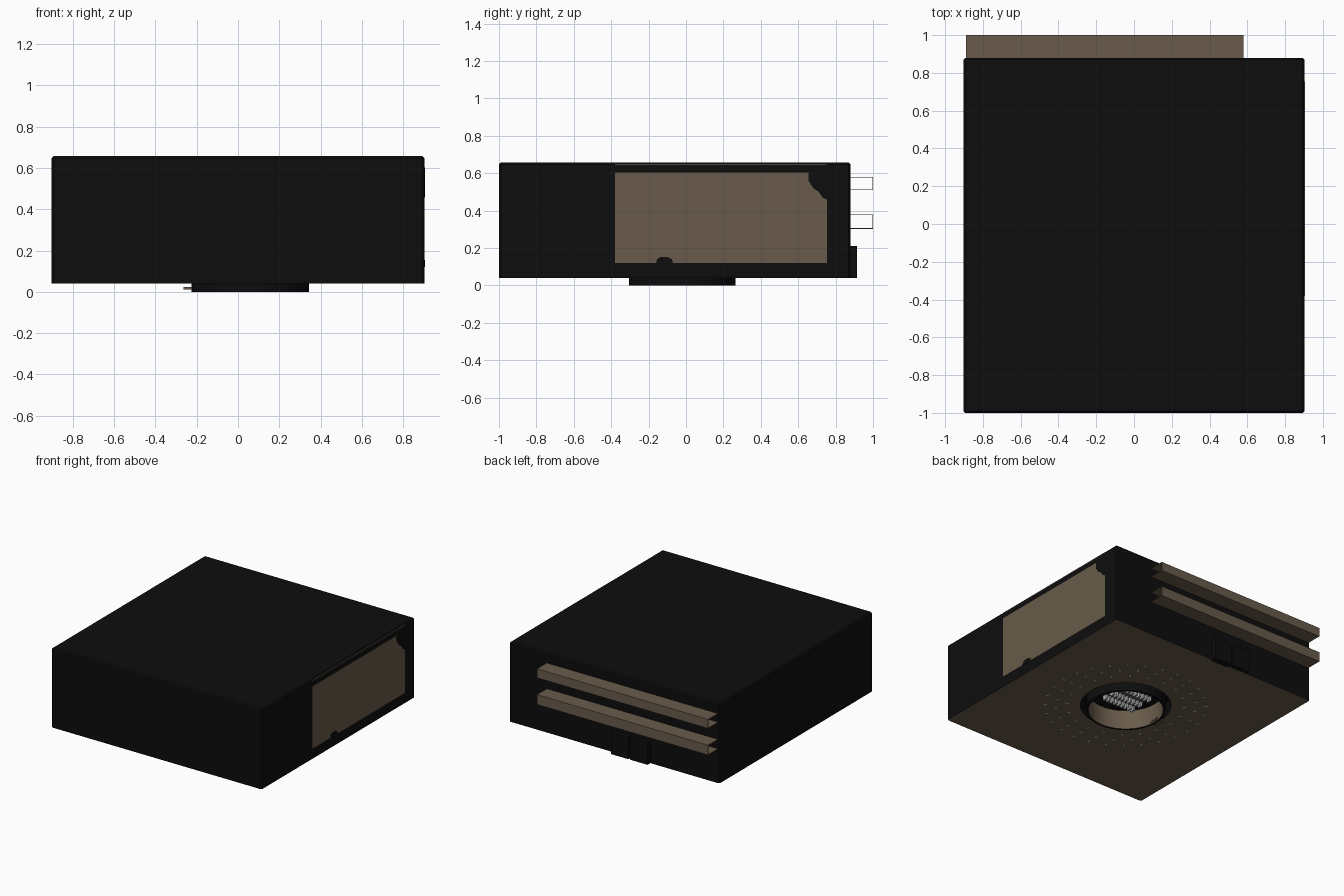
import bpy, bmesh, math
from mathutils import Matrix, Vector

cube = bpy.data.objects.get("Cube")
if cube:
    bpy.data.objects.remove(cube, do_unlink=True)


def material(name, rgb):
    m = bpy.data.materials.new(name)
    m.use_nodes = True
    m.diffuse_color = (*rgb, 1)
    m.node_tree.nodes["Principled BSDF"].inputs["Base Color"].default_value = (*rgb, 1)
    return m


BLACK = material("black paint", (0.004, 0.004, 0.004))
BROWN = material("brown metal", (0.14, 0.105, 0.07))
SILVER = material("silver", (0.45, 0.46, 0.47))


def add(name, bm, *mats):
    bmesh.ops.recalc_face_normals(bm, faces=bm.faces)
    mesh = bpy.data.meshes.new(name)
    bm.to_mesh(mesh)
    bm.free()
    for m in mats:
        mesh.materials.append(m)
    ob = bpy.data.objects.new(name, mesh)
    bpy.context.collection.objects.link(ob)
    return ob


def put_box(bm, lo, hi, turn=0.0):
    lo, hi = Vector(lo), Vector(hi)
    mat = (Matrix.Translation((lo + hi) / 2) @ Matrix.Rotation(turn, 4, "Z")
           @ Matrix.Diagonal((*(hi - lo), 1)))
    bmesh.ops.create_cube(bm, size=1, matrix=mat)


def box(name, lo, hi, mat):
    bm = bmesh.new()
    put_box(bm, lo, hi)
    return add(name, bm, mat)


def plate(name, outline, x, mat):
    # thin sheet standing on the side wall, outline given in y and z
    bm = bmesh.new()
    face = bm.faces.new([bm.verts.new((x, y, z)) for y, z in outline])
    side = bmesh.ops.extrude_face_region(bm, geom=[face])
    moved = [v for v in side["geom"] if isinstance(v, bmesh.types.BMVert)]
    bmesh.ops.translate(bm, verts=moved, vec=(0.002, 0, 0))
    return add(name, bm, mat)


# Case: black box with a brown underside and softened top and corner edges
FLOOR, TOP, SIDE, FRONT, BACK = 0.04, 0.657, 0.903, -1.0, 0.88
bm = bmesh.new()
put_box(bm, (-SIDE, FRONT, FLOOR), (SIDE, BACK, TOP))
edges = [e for e in bm.edges if max(v.co.z for v in e.verts) > 0.5]
bmesh.ops.bevel(bm, geom=edges, offset=0.01, segments=1, affect="EDGES")
bm.normal_update()
for f in bm.faces:
    f.material_index = 1 if f.normal.z < -0.9 else 0
case = add("case", bm, BLACK, BROWN)

# Round well cut in the underside
CX, CY = 0.06, -0.02
bm = bmesh.new()
bmesh.ops.create_cone(bm, cap_ends=True, segments=48, radius1=0.325, radius2=0.325,
                      depth=0.3, matrix=Matrix.Translation((CX, CY, 0)))
cutter = add("well_cutter", bm, BLACK)
cutter.hide_render = True
cut = case.modifiers.new("well", "BOOLEAN")
cut.operation, cut.object, cut.solver = "DIFFERENCE", cutter, "EXACT"
bpy.context.view_layer.update()
graph = bpy.context.evaluated_depsgraph_get()
solid = bpy.data.meshes.new_from_object(case.evaluated_get(graph))
case.modifiers.clear()
case.data = solid
bpy.data.objects.remove(cutter, do_unlink=True)

# Collar ring: black outside, brown inside
bm = bmesh.new()
profile = [(0.285, 0.0), (0.285, 0.15), (0.268, 0.15), (0.268, 0.0)]
loop = [bm.verts.new((r, 0, z)) for r, z in profile]
geom = loop + [bm.edges.new((loop[i], loop[(i + 1) % 4])) for i in range(4)]
bmesh.ops.spin(bm, geom=geom, cent=(0, 0, 0), axis=(0, 0, 1),
               angle=math.tau, steps=48, use_merge=True)
bmesh.ops.remove_doubles(bm, verts=bm.verts, dist=0.0001)
for f in bm.faces:
    c = f.calc_center_median()
    f.material_index = 1 if c.xy.length < 0.27 else 0
collar = add("collar", bm, BLACK, BROWN)
collar.location = (CX, CY, 0)
bpy.context.view_layer.objects.active = collar
collar.select_set(True)
bpy.ops.object.shade_smooth_by_angle()

# Small tab on the collar, and the board with pin rows inside it
box("collar_tab", (-0.265, -0.06, 0.01), (-0.2, 0.02, 0.022), BROWN)
box("board", (CX - 0.15, CY - 0.11, 0.11), (CX + 0.15, CY + 0.13, 0.15), BROWN)
bm = bmesh.new()
for y in (-0.08, 0.0, 0.1):
    for i in range(9):
        x = CX - 0.14 + i * 0.032
        put_box(bm, (x, CY + y - 0.018, 0.075), (x + 0.016, CY + y + 0.018, 0.11))
add("pins", bm, SILVER)

# Rings of small vent marks around the collar
bm = bmesh.new()
for radius, count in ((0.42, 20), (0.5, 24), (0.575, 28)):
    for i in range(count):
        a = math.tau * i / count
        x, y = CX + radius * math.cos(a), CY + radius * math.sin(a)
        put_box(bm, (x - 0.012, y - 0.006, FLOOR - 0.001),
                (x + 0.012, y + 0.006, FLOOR + 0.001), a)
add("vent_marks", bm, SILVER)

# Brown side panel with dark worn spots, and a bare strip along the top edge
plate("side_panel", [(-0.38, 0.12), (0.755, 0.12), (0.755, 0.603), (-0.38, 0.603)],
      SIDE, BROWN)
plate("corner_spot", [(0.655, 0.603), (0.655, 0.56), (0.68, 0.52), (0.71, 0.5),
                      (0.73, 0.47), (0.755, 0.457), (0.755, 0.603)], SIDE + 0.001, BLACK)
plate("lower_spot", [(-0.16, 0.12), (-0.07, 0.12), (-0.075, 0.14), (-0.1, 0.153),
                     (-0.135, 0.153), (-0.155, 0.14)], SIDE + 0.001, BLACK)
box("edge_strip", (SIDE - 0.011, -0.38, 0.643), (SIDE + 0.001, 0.755, 0.649), BROWN)

# Back rails: open-ended channels made of thin sheets
for name, low, high in (("upper_rail", 0.51, 0.58), ("lower_rail", 0.303, 0.38)):
    bm = bmesh.new()
    t = 0.003
    put_box(bm, (-0.89, BACK, high - t), (0.58, 1.0, high))
    put_box(bm, (-0.89, BACK, low), (0.58, 1.0, low + t))
    put_box(bm, (-0.89, 1.0 - t, low + t), (0.58, 1.0, high - t))
    add(name, bm, BROWN)

# Pair of black connectors low on the back
for i, x in enumerate((-0.31, -0.145)):
    box(f"connector_{i + 1}", (x, BACK - 0.02, FLOOR), (x + 0.15, 0.915, 0.21), BLACK)
